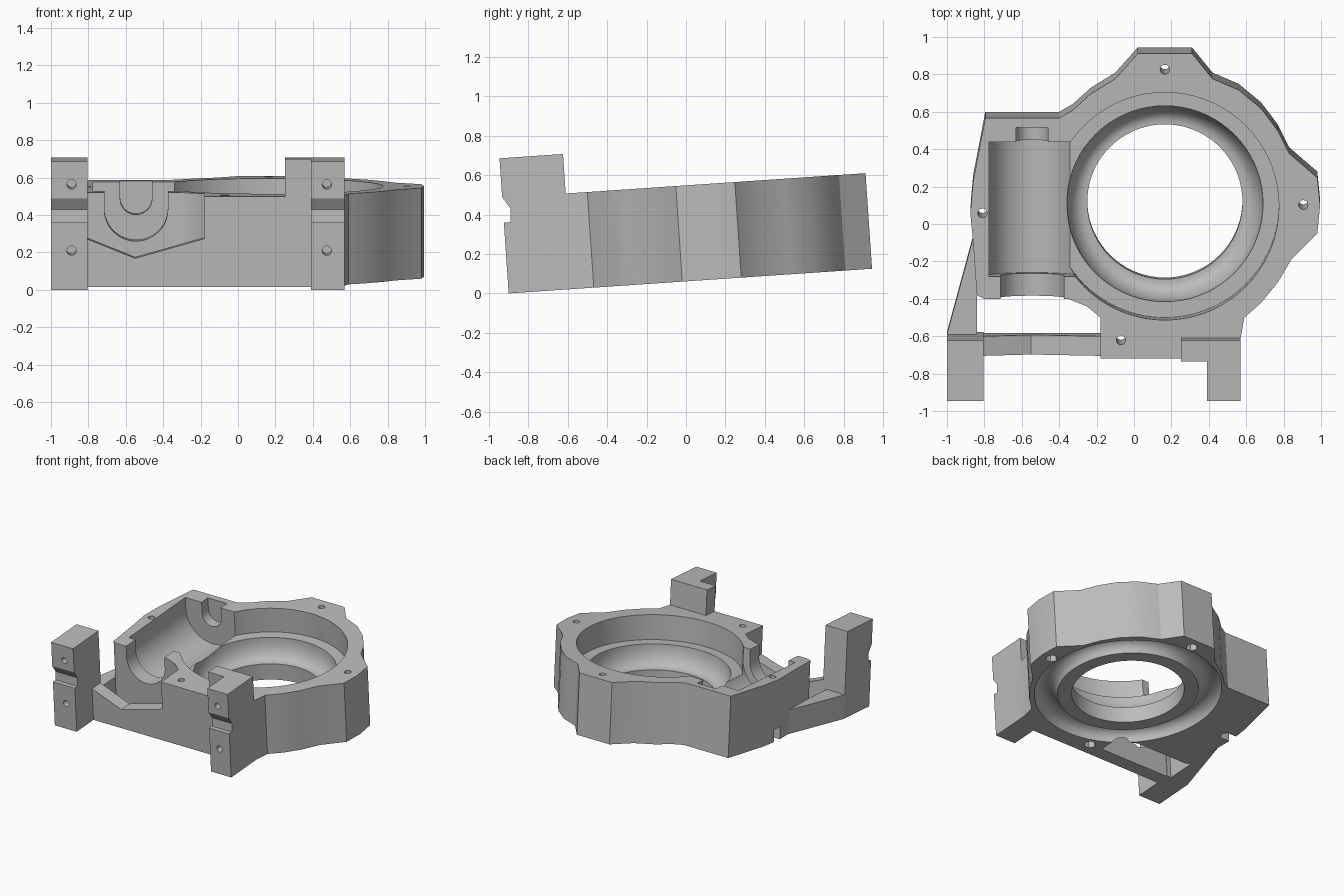
import bpy, bmesh, math
from mathutils import Matrix, Vector

if "Cube" in bpy.data.objects:
    bpy.data.objects.remove(bpy.data.objects["Cube"], do_unlink=True)

grey = bpy.data.materials.new("plain grey")
grey.use_nodes = True
GREY = (0.5, 0.5, 0.5, 1)
grey.diffuse_color = GREY
grey.node_tree.nodes["Principled BSDF"].inputs["Base Color"].default_value = GREY

HEIGHT, POST_TOP = 0.486, 0.687
RING = Vector((0.165, 0.097, 0))
TILT = Matrix.Translation((0, 0.031, 0.063)) @ Matrix.Rotation(math.radians(3.88), 4, 'X')


def make(name, bm):
    bmesh.ops.recalc_face_normals(bm, faces=bm.faces)
    mesh = bpy.data.meshes.new(name)
    bm.to_mesh(mesh)
    bm.free()
    mesh.materials.append(grey)
    obj = bpy.data.objects.new(name, mesh)
    bpy.context.collection.objects.link(obj)
    return obj


def prism(name, points, start, end, axis='Z'):
    """Extrude a closed outline along z (points are x,y), x (y,z) or y (x,z)."""
    place = {'Z': lambda a, b, d: (a, b, d),
             'X': lambda a, b, d: (d, a, b),
             'Y': lambda a, b, d: (a, d, b)}[axis]
    bm = bmesh.new()
    face = bm.faces.new([bm.verts.new(place(a, b, start)) for a, b in points])
    new = bmesh.ops.extrude_face_region(bm, geom=[face])["geom"]
    shift = Vector(place(0, 0, end - start))
    bmesh.ops.translate(bm, vec=shift, verts=[v for v in new if isinstance(v, bmesh.types.BMVert)])
    return make(name, bm)


def circle(a, b, r, sides):
    return [(a + r * math.cos(math.tau * i / sides), b + r * math.sin(math.tau * i / sides))
            for i in range(sides)]


def rect(a0, a1, b0, b1):
    return [(a0, b0), (a1, b0), (a1, b1), (a0, b1)]


def lathe(name, profile, sides=72):
    """Spin a closed r,z profile round the ring axis."""
    bm = bmesh.new()
    rings = []
    for i in range(sides):
        t = math.tau * i / sides
        rings.append([bm.verts.new(RING + Vector((r * math.cos(t), r * math.sin(t), z)))
                      for r, z in profile])
    n = len(profile)
    for i in range(sides):
        a, b = rings[i], rings[(i + 1) % sides]
        for j in range(n):
            k = (j + 1) % n
            bm.faces.new((a[j], b[j], b[k], a[k]))
    bmesh.ops.remove_doubles(bm, verts=bm.verts, dist=1e-5)
    return make(name, bm)


def cut(obj, cutters):
    for c in cutters:
        mod = obj.modifiers.new("cut", 'BOOLEAN')
        mod.operation, mod.solver, mod.object = 'DIFFERENCE', 'EXACT', c
    graph = bpy.context.evaluated_depsgraph_get()
    mesh = bpy.data.meshes.new_from_object(obj.evaluated_get(graph))
    obj.modifiers.clear()
    obj.data = mesh
    for c in cutters:
        bpy.data.objects.remove(c, do_unlink=True)


# Main body outline with its lugs
outline = [(-.18, -.72), (.57, -.72), (.57, -.61), (.59, -.5), (.68, -.42), (.77, -.31),
           (.84, -.19), (.98, -.05), (.995, .1), (.98, .25), (.83, .38), (.77, .5),
           (.68, .62), (.56, .72), (.42, .78), (.31, .915), (.02, .915), (-.1, .78),
           (-.23, .7), (-.33, .61), (-.4, .57), (-.795, .57), (-.86, .23), (-.875, .06),
           (-.86, -.1), (-.84, -.38), (-.8, -.4), (-.35, -.4), (-.25, -.44), (-.18, -.5)]
body = prism("housing_body", outline, 0, HEIGHT)

# Stepped bore with a rounded bowl, and the rounded groove underneath
bowl = [(.43 + .095 * math.cos(t), .29 - .16 * math.sin(t))
        for t in (math.pi / 2 * i / 8 for i in range(9))]
# A core plug fills the axis so the lathe is a simple closed ring plus a cylinder
bore = lathe("bore_cutter", [(.3, .6), (.61, .6), (.61, .29)] + bowl
             + [(.415, .13), (.415, -.1), (.3, -.1)])
core = prism("core_cutter", circle(RING.x, RING.y, .35, 72), -.2, .7)
groove = lathe("groove_cutter", circle(.605, 0, .085, 20))
cutters = [bore, core, groove]

# Shaft channel: main trough, front bearing seat, rear shaft slot
SHAFT_X, SHAFT_Z = -.545, .395
for r, y0, y1 in ((.23, -.28, .44), (.17, -.5, -.27), (.085, .43, .52)):
    arc = [(SHAFT_X - r * math.cos(math.pi * i / 24), SHAFT_Z - r * math.sin(math.pi * i / 24))
           for i in range(25)]
    cutters.append(prism("channel_cutter",
                         arc + [(SHAFT_X + r, .7), (SHAFT_X - r, .7)], y0, y1, 'Y'))

# Screw holes with hexagonal nut pockets underneath
for x, y in ((.165, .83), (.905, .105), (-.81, .06), (-.07, -.62)):
    cutters.append(prism("hole_cutter", circle(x, y, .025, 16), -.1, .6))
    cutters.append(prism("nut_cutter", circle(x, y, .045, 6), -.1, .1))
cutters.append(prism("nut_slot_cutter", rect(-.95, -.81, .021, .099), -.12, .1))
cut(body, cutters)

# Mounting posts with a notch and two blind holes in front
post_side = [(-.933, 0), (-.933, .36), (-.899, .36), (-.894, .428), (-.933, .49),
             (-.933, POST_TOP), (-.61, POST_TOP), (-.61, 0)]
posts = []
for name, x0, x1, hole_x in (("right_post", -1, -.805, -.89), ("left_post", .39, .57, .475)):
    post = prism(name, post_side, x0, x1, 'X')
    cut(post, [prism("post_hole_cutter", circle(hole_x, z, .025, 16), -1, -.8, 'Y')
               for z in (.21, .565)])
    posts.append(post)

# Raised web, low front wall with a V-shaped top, and the triangular arm
web = prism("raised_web", rect(.25, .4, -.72, -.61), HEIGHT - .02, POST_TOP, 'Z')
wall = prism("front_wall", [(-.81, 0), (-.18, 0), (-.18, .26), (-.55, .155), (-.81, .26)],
             -.72, -.615, 'Y')
arm = prism("side_arm", [(-.862, -.1), (-1, -.61), (-.84, -.61), (-.84, -.36)], 0, .19)

# Tilt everything and keep sharp edges under smooth shading
bpy.ops.object.select_all(action='DESELECT')
for obj in [body, web, wall, arm] + posts:
    obj.data.transform(TILT)
    obj.select_set(True)
bpy.context.view_layer.objects.active = body
bpy.ops.object.shade_smooth_by_angle(angle=math.radians(25))
